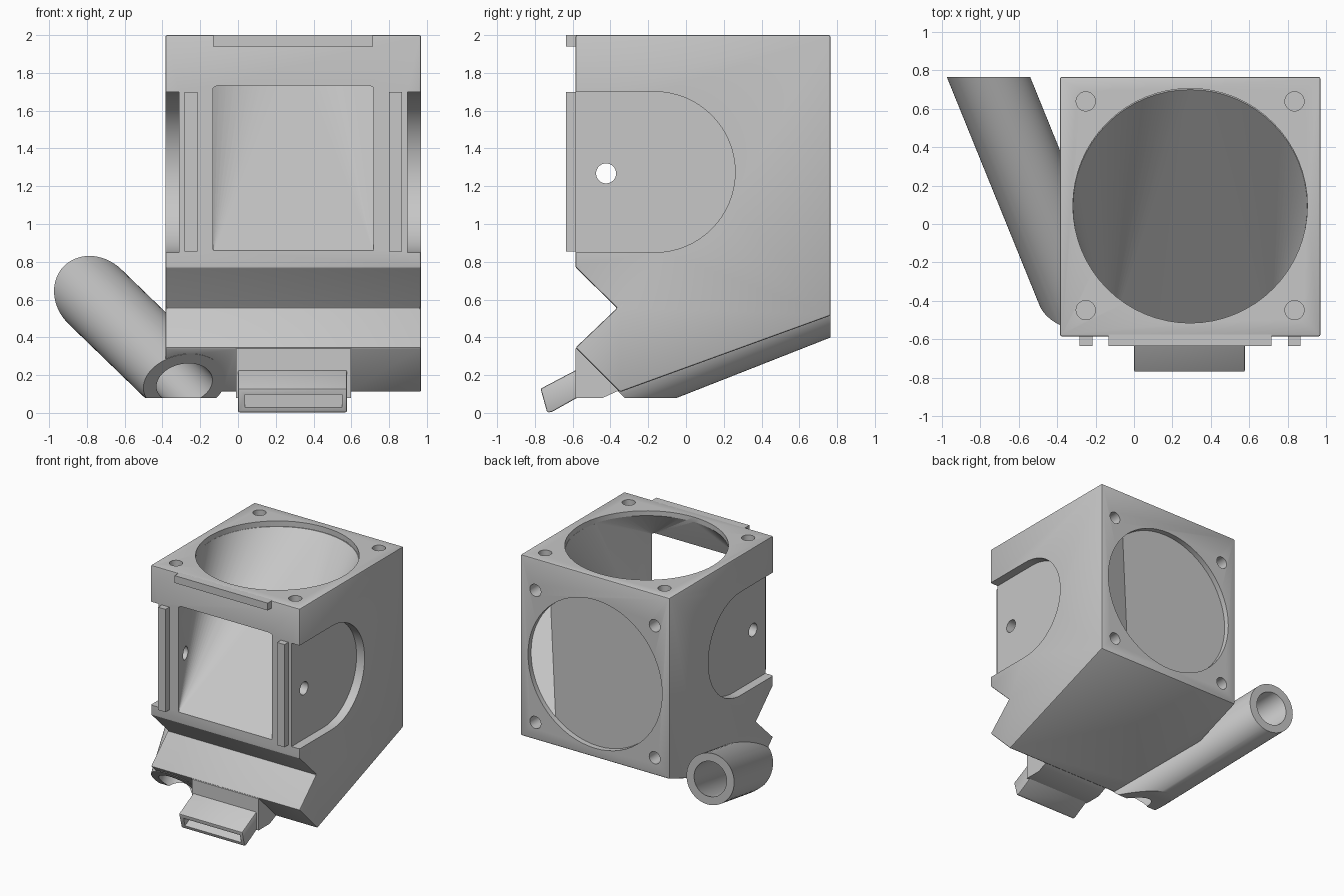
import bpy, bmesh, math
from mathutils import Vector

cube = bpy.data.objects.get("Cube")
if cube:
    bpy.data.objects.remove(cube, do_unlink=True)

grey = bpy.data.materials.new("light grey plastic")
grey.use_nodes = True
COLOUR = (0.57, 0.57, 0.57, 1)
grey.diffuse_color = COLOUR
grey.node_tree.nodes["Principled BSDF"].inputs["Base Color"].default_value = COLOUR

CX, CY, CZ = 0.292, 0.095, 1.197   # duct centres
FAN_R = 0.61
FRONT, BACK = -0.585, 0.765


def finish(name, bm):
    bmesh.ops.recalc_face_normals(bm, faces=bm.faces)
    mesh = bpy.data.meshes.new(name)
    bm.to_mesh(mesh)
    bm.free()
    mesh.materials.append(grey)
    ob = bpy.data.objects.new(name, mesh)
    bpy.context.collection.objects.link(ob)
    return ob


def prism(name, profile, x0, x1):
    """Side profile of (y, z) points, extruded along x."""
    bm = bmesh.new()
    face = bm.faces.new([bm.verts.new((x0, y, z)) for y, z in profile])
    out = bmesh.ops.extrude_face_region(bm, geom=[face])
    moved = [v for v in out["geom"] if isinstance(v, bmesh.types.BMVert)]
    bmesh.ops.translate(bm, verts=moved, vec=(x1 - x0, 0, 0))
    return finish(name, bm)


def box(name, x0, x1, y0, y1, z0, z1):
    return prism(name, [(y0, z0), (y1, z0), (y1, z1), (y0, z1)], x0, x1)


def rod(name, a, b, radius, sides=64):
    a, b = Vector(a), Vector(b)
    bm = bmesh.new()
    bmesh.ops.create_cone(bm, cap_ends=True, segments=sides, radius1=radius,
                          radius2=radius, depth=(b - a).length)
    bm.transform((b - a).to_track_quat('Z', 'Y').to_matrix().to_4x4())
    bmesh.ops.translate(bm, verts=bm.verts, vec=(a + b) / 2)
    return finish(name, bm)


def loft(name, points):
    """Duct from a round mouth to a rectangular one."""
    bm = bmesh.new()
    for p in points:
        bm.verts.new(p)
    bmesh.ops.convex_hull(bm, input=bm.verts)
    bmesh.ops.dissolve_limit(bm, angle_limit=0.002, verts=bm.verts, edges=bm.edges)
    return finish(name, bm)


def apply(ob, mod):
    bpy.context.view_layer.objects.active = ob
    bpy.ops.object.modifier_apply(modifier=mod.name)


def combine(ob, other, operation):
    mod = ob.modifiers.new("combine", 'BOOLEAN')
    mod.operation, mod.solver, mod.object = operation, 'EXACT', other
    apply(ob, mod)
    bpy.data.objects.remove(other, do_unlink=True)


def soften(ob, width):
    mod = ob.modifiers.new("soft edges", 'BEVEL')
    mod.width, mod.segments, mod.limit_method = width, 2, 'ANGLE'
    apply(ob, mod)


# Main housing with the notch in front and the sloping underside
body = prism("housing", [(FRONT, 2), (BACK, 2), (BACK, 0.515), (-0.35, 0.11),
                         (FRONT, 0.345), (-0.365, 0.555), (FRONT, 0.77)], -0.385, 0.97)
soften(body, 0.01)

# Slanted side tube, trimmed flat at its back, bottom and front
tube_back = Vector((-0.757, BACK, 0.615))
direction = Vector((0.406, -1, -0.393))
start, end = tube_back - direction * 0.3, tube_back + direction * 1.6
tube = rod("side_tube", start, end, 0.201)
combine(tube, prism("tube_trim", [(BACK, 0.08), (BACK, 1.1), (-1.345, 1.1),
                                  (-0.325, 0.08)], -1.3, 0.2), 'INTERSECT')
combine(body, tube, 'UNION')

# Block and tilted outlet nozzle
combine(body, prism("nozzle_block", [(FRONT, 0.34), (FRONT, 0.08), (-0.44, 0.08),
                                     (-0.33, 0.13), (-0.33, 0.34), (-0.5, 0.4)],
                    -0.01, 0.597), 'UNION')
nozzle = prism("nozzle", [(-0.5, 0.27), (-0.77, 0.128), (-0.735, 0.002),
                          (-0.71, 0.005), (-0.5, 0.123)], 0, 0.577)
soften(nozzle, 0.008)
combine(body, nozzle, 'UNION')

# Bore of the side tube
combine(body, rod("tube_bore", start, end, 0.137), 'DIFFERENCE')

# Round top opening leading to the rectangular front window
turn = [(FAN_R * math.cos(i * math.tau / 64), FAN_R * math.sin(i * math.tau / 64))
        for i in range(64)]
top_ring = [(CX + u, CY + v, 1.96) for u, v in turn]
window = [(x, FRONT - 0.005, z) for x in (-0.13, 0.717) for z in (0.855, 1.717)]
combine(body, loft("top_duct", top_ring + window), 'DIFFERENCE')
combine(body, rod("top_rim", (CX, CY, 1.955), (CX, CY, 2.1), FAN_R), 'DIFFERENCE')

# Round back opening leading to the nozzle slit
back_ring = [(CX + u, BACK - 0.04, CZ + v) for u, v in turn]
throat = [(x, -0.45, z) for x in (0.04, 0.548) for z in (0.19, 0.258)]
combine(body, loft("back_duct", back_ring + throat), 'DIFFERENCE')
combine(body, rod("back_rim", (CX, BACK - 0.045, CZ), (CX, BACK + 0.1, CZ), FAN_R),
        'DIFFERENCE')
combine(body, prism("slit", [(-0.8, 0.077), (-0.43, 0.272), (-0.43, 0.194),
                             (-0.8, -0.001)], 0.038, 0.55), 'DIFFERENCE')

# Screw holes around both round openings
for su in (-1, 1):
    for sv in (-1, 1):
        x, y, z = CX + su * 0.543, CY + sv * 0.543, CZ + sv * 0.543
        combine(body, rod("top_screw", (x, y, 1.82), (x, y, 2.1), 0.05, 32), 'DIFFERENCE')
        combine(body, rod("back_screw", (x, BACK - 0.18, z), (x, BACK + 0.1, z), 0.05, 32),
                'DIFFERENCE')

# Round-ended recesses on both sides, with a cross hole
arc = [(-0.165 + 0.425 * math.sin(a), 1.275 + 0.425 * math.cos(a))
       for a in (i * math.pi / 32 for i in range(33))]
recess = [(-0.8, 1.7)] + arc + [(-0.8, 0.85)]
for name, x0, x1 in (("right_recess", -0.6, -0.313), ("left_recess", 0.897, 1.2)):
    combine(body, prism(name, recess, x0, x1), 'DIFFERENCE')
combine(body, rod("cross_hole", (-0.6, -0.423, 1.268), (1.2, -0.423, 1.268), 0.053, 32),
        'DIFFERENCE')

# Front rails and top lip
parts = [body,
         box("right_rail", -0.283, -0.215, -0.635, FRONT + 0.005, 0.855, 1.7),
         box("left_rail", 0.8, 0.867, -0.635, FRONT + 0.005, 0.855, 1.7),
         box("top_lip", -0.132, 0.715, -0.635, FRONT + 0.02, 1.94, 2)]

for ob in parts:
    ob.data.materials.clear()
    ob.data.materials.append(grey)
    for poly in ob.data.polygons:
        poly.material_index = 0
    bpy.ops.object.select_all(action='DESELECT')
    ob.select_set(True)
    bpy.context.view_layer.objects.active = ob
    bpy.ops.object.shade_smooth_by_angle(angle=math.radians(25))
